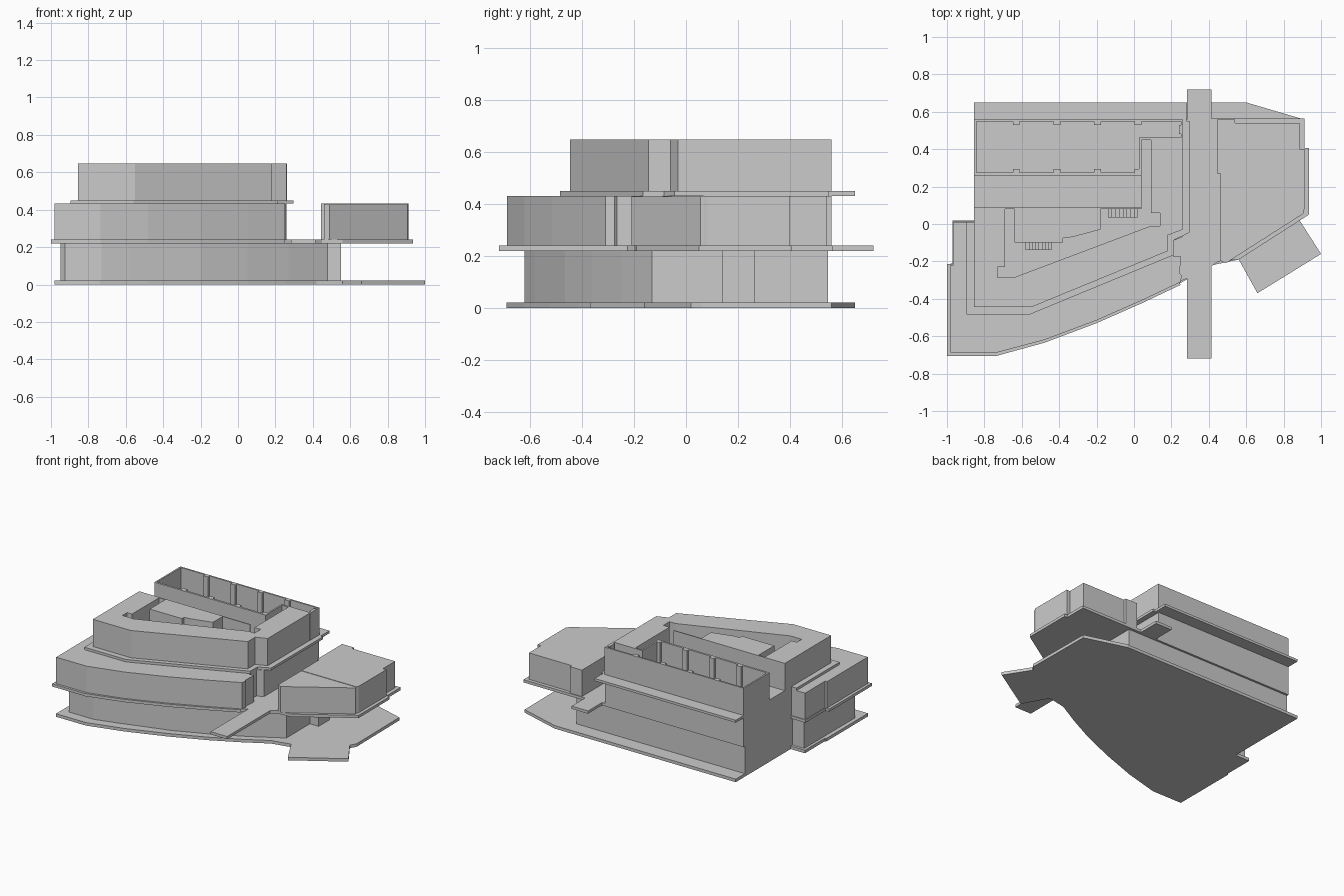
import bpy, bmesh


def prism(name, z0, z1, *loops):
    """Extrude a plan outline (first loop) with optional holes (other loops)."""
    cu = bpy.data.curves.new(name, 'CURVE')
    cu.dimensions = '2D'
    cu.fill_mode = 'BOTH'
    cu.extrude = (z1 - z0) / 2
    for pts in loops:
        sp = cu.splines.new('POLY')
        sp.points.add(len(pts) - 1)
        for p, (x, y) in zip(sp.points, pts):
            p.co = (x, y, 0, 1)
        sp.use_cyclic_u = True
    tmp = bpy.data.objects.new(name + "_outline", cu)
    bpy.context.collection.objects.link(tmp)
    bpy.context.view_layer.update()
    dg = bpy.context.evaluated_depsgraph_get()
    me = bpy.data.meshes.new_from_object(tmp.evaluated_get(dg))
    bpy.data.objects.remove(tmp)
    bm = bmesh.new()
    bm.from_mesh(me)
    bmesh.ops.remove_doubles(bm, verts=bm.verts, dist=1e-5)
    bmesh.ops.recalc_face_normals(bm, faces=bm.faces)
    for f in bm.faces:
        f.smooth = False
    bm.to_mesh(me)
    bm.free()
    me.name = name
    ob = bpy.data.objects.new(name, me)
    ob.location.z = (z0 + z1) / 2
    bpy.context.collection.objects.link(ob)
    return ob


def rect(x0, y0, x1, y1):
    return [(x0, y0), (x1, y0), (x1, y1), (x0, y1)]


# Storey heights
Z1, Z2, Z3, Z4, Z5, TOP = 0.022, 0.22, 0.24, 0.432, 0.45, 0.648

# Courtyard edge, shared by the upper storey and the floors below it
court = [(.09, .45), (.09, .06), (.14, .06), (.14, -.01), (.09, -.01), (-.64, -.285),
         (-.73, -.285), (-.73, -.23), (-.69, -.23), (-.69, .08), (-.64, .08), (-.64, -.1),
         (-.38, -.1), (-.38, -.075), (-.33, -.07), (-.18, -.03), (-.18, .08), (.04, .08)]
atrium = court + [(.04, .45)]

# Ground slab with angled entrance apron
prism("ground_slab", 0, Z1,
      [(-.98, -.69), (-.74, -.69), (-.48, -.62), (-.2, -.52), (.05, -.415), (.25, -.315),
       (.42, -.22), (.56, -.19), (.66, -.37), (1, -.16), (.885, .02), (.91, .06), (.905, .56),
       (.6, .65), (-.855, .65), (-.855, .02), (-.97, .02), (-.97, -.21), (-.98, -.21)])

# Ground storey
prism("ground_storey", Z1, Z2,
      [(-.95, -.585), (-.925, -.62), (-.73, -.62), (-.58, -.58), (-.2, -.465), (.05, -.36),
       (.27, -.25), (.48, -.13), (.48, .14), (.55, .14), (.55, .265), (.5, .265), (.5, .545),
       (-.855, .545), (-.855, 0), (-.95, 0)])

# First floor slab with the footbridge running through it
prism("first_floor_slab", Z2, Z3,
      [(-1, -.705), (-.735, -.705), (-.48, -.635), (-.2, -.53), (.05, -.42), (.25, -.325),
       (.24, -.31), (.283, -.29), (.283, -.718), (.415, -.718), (.415, -.225), (.45, -.2),
       (.56, -.19), (.935, .05), (.935, .405), (.912, .405), (.912, .565), (.415, .565),
       (.415, .72), (.283, .72), (.283, .56), (-.855, .56), (-.855, .015), (-.97, .015),
       (-.97, -.215), (-1, -.215)])

# First storey, main building around the courtyard
prism("first_storey", Z3, Z4,
      [(-.98, -.688), (-.735, -.688), (-.48, -.62), (-.2, -.515), (.05, -.405), (.25, -.31),
       (.255, -.275), (.245, -.265), (.25, -.175), (.21, -.175), (.21, -.09), (.258, -.07),
       (.258, .56), (-.855, .56), (-.855, .01), (-.965, .01), (-.965, -.22), (-.98, -.22)],
      atrium)

# East pavilion in two roof parts
prism("pavilion_north", Z3, Z4,
      [(.462, .068), (.905, .068), (.912, .08), (.912, .4), (.885, .4), (.885, .54), (.54, .54),
       (.54, .56), (.445, .56), (.445, .27), (.462, .27)])
prism("pavilion_south", Z3, Z4 - .003,
      [(.46, -.195), (.49, -.21), (.905, .055), (.905, .068), (.46, .068)])

# Second floor slab, overhanging to the north
prism("second_floor_slab", Z4, Z5,
      [(-.895, -.485), (-.56, -.485), (.215, -.165), (.215, -.085), (.298, -.045), (.298, .55),
       (.28, .55), (.28, .65), (-.855, .65), (-.855, .01), (-.895, .01)],
      atrium)

# Second storey south wing, wrapping the courtyard
prism("second_storey_wing", Z5, TOP,
      [(-.855, .087), (-.855, -.445), (-.55, -.445), (.18, -.145), (.18, -.06), (.26, -.03),
       (.26, .45)] + court + [(.04, .087)])

# Roofless north hall
prism("north_hall_walls", Z5, TOP,
      [(-.855, .26), (.04, .26), (.04, .45), (.262, .45), (.262, .56), (-.855, .56)],
      [(-.843, .275), (.028, .275), (.028, .462), (.25, .462), (.25, .548), (-.843, .548)])

# Wall piers inside the hall
for i, x in enumerate((-.63, -.412, -.195, .022)):
    prism(f"north_pier_{i}", Z5, TOP, rect(x - .018, .53, x + .018, .549))
    if i < 3:
        prism(f"south_pier_{i}", Z5, TOP, rect(x - .018, .274, x + .018, .295))
prism("south_pier_3", Z5, TOP, rect(.004, .274, .029, .295))
prism("east_pier", Z5, TOP, rect(.24, .48, .251, .53))


# Courtyard stairs
def stair(name, x0, x1, y0, y1, n=8):
    dx = (x1 - x0) / n
    for i in range(n):
        x = x0 + i * dx
        prism(f"{name}_step_{i}", Z3, Z3 + (Z5 - Z3) * (i + 1) / n,
              rect(x, y0, x + dx, y1))


stair("upper_stair", -.14, .02, .035, .08)
stair("lower_stair", -.58, -.44, -.14, -.1)
